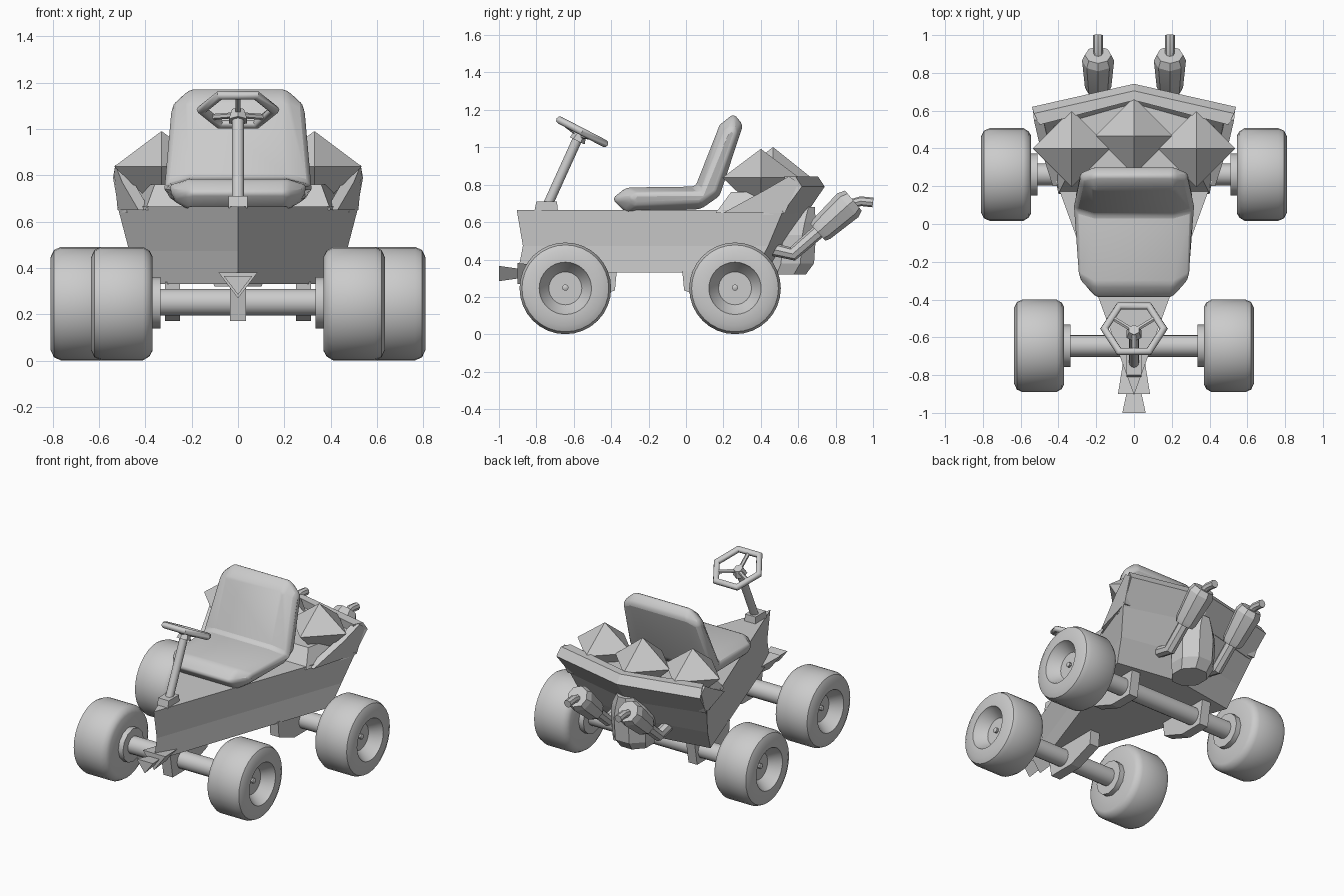
import bpy, bmesh
from math import sin, cos, pi, radians
from mathutils import Vector

if "Cube" in bpy.data.objects:
    bpy.data.objects.remove(bpy.data.objects["Cube"])


def loft(name, rings, smooth=None, bevel=0, closed=False):
    """Skin a list of equal-length rings; caps the ends unless closed."""
    bm = bmesh.new()
    vs = [[bm.verts.new(p) for p in r] for r in rings]
    n = len(rings[0])
    pairs = list(zip(vs, vs[1:])) + ([(vs[-1], vs[0])] if closed else [])
    for a, b in pairs:
        for i in range(n):
            j = (i + 1) % n
            bm.faces.new((a[i], a[j], b[j], b[i]))
    if not closed:
        bm.faces.new(vs[0])
        bm.faces.new(vs[-1])
    bmesh.ops.recalc_face_normals(bm, faces=bm.faces)
    me = bpy.data.meshes.new(name)
    bm.to_mesh(me)
    bm.free()
    ob = bpy.data.objects.new(name, me)
    bpy.context.collection.objects.link(ob)
    if bevel:
        m = ob.modifiers.new("bevel", 'BEVEL')
        m.width, m.segments, m.limit_method = bevel, 2, 'ANGLE'
    if smooth:
        bpy.ops.object.select_all(action='DESELECT')
        ob.select_set(True)
        bpy.context.view_layer.objects.active = ob
        bpy.ops.object.shade_smooth_by_angle(angle=radians(smooth))
    return ob


def tube(name, pts, radii, n=12, smooth=40):
    """Round sections along a path of points."""
    P = [Vector(p) for p in pts]
    rings = []
    for i, p in enumerate(P):
        d = P[min(i + 1, len(P) - 1)] - P[max(i - 1, 0)]
        q = d.to_track_quat('Z', 'X')
        rings.append([p + q @ Vector((radii[i] * cos(2 * pi * k / n),
                                      radii[i] * sin(2 * pi * k / n), 0)) for k in range(n)])
    return loft(name, rings, smooth)


def turned(name, profile, s, y, z, n=32, smooth=35):
    """Turn (x, radius) pairs around the x direction, on side s."""
    return loft(name, [[(s * x, y + r * cos(2 * pi * k / n), z + r * sin(2 * pi * k / n))
                        for k in range(n)] for x, r in profile], smooth)


def slab(name, x0, x1, yz):
    """Extrude a side profile across x."""
    return loft(name, [[(x, y, z) for y, z in yz] for x in (x0, x1)])


# Wheels, hubs and axles
for end, y, x0 in (("front", -0.645, 0.37), ("rear", 0.262, 0.545)):
    for side, s in (("left", -1), ("right", 1)):
        tyre = [(0, .10), (0, .205), (.012, .228), (.04, .245), (.22, .245), (.25, .232),
                (.265, .20), (.265, .14), (.245, .13), (.19, .088), (.19, .02)]
        turned(f"{end}_{side}_wheel", [(x0 + a, r) for a, r in tyre], s, y, .246)
        turned(f"{end}_{side}_wheel_bolt", [(x0 + .18, .017), (x0 + .205, .017), (x0 + .21, .008)],
               s, y, .25, 10)
        turned(f"{end}_{side}_hub", [(x0 - .035, .112), (x0 + .01, .112)], s, y, .25, 12)
    turned(f"{end}_axle", [(-x0 + .01, .058), (x0 - .01, .058)], 1, y, .252, 16)

# Axle brackets
slab("front_bracket", -.035, .035, [(-.78, .34), (-.75, .17), (-.56, .17), (-.38, .235), (-.37, .34)])
for s in (-1, 1):
    slab("rear_bracket", s * .25, s * .315,
         [(-.02, .34), (-.01, .235), (.16, .17), (.33, .17), (.36, .34)])


# Wedge body, pinched along the middle of its sides
def plan(z, front, xs, ys, yc):
    return [(0, front, z), (xs, ys, z), (0, yc, z), (-xs, ys, z)]


loft("body", [plan(.33, -.90, .44, .365, .435), plan(.473, -.872, .47, .44, .53),
              plan(.665, -.905, .52, .52, .655)])


# Rear wall with a folded lip
def wall(z, xs, ys, yc, t_side, t_mid, xi):
    return [(-xs, ys, z), (0, yc, z), (xs, ys, z),
            (xi, ys - t_side, z), (0, yc - t_mid, z), (-xi, ys - t_side, z)]


loft("rear_wall", [wall(.64, .513, .51, .64, .10, .10, .48), wall(.79, .54, .62, .742, .09, .08, .50),
                   wall(.845, .53, .585, .705, .06, .05, .50)])

# Side cheeks and the cargo bed under the crystals
for s in (-1, 1):
    loft("side_cheek", [[(s * (x + dx), y, z) for x, y, z in
                         ((.43, .20, .65), (.52, .53, .65), (.535, .60, .81), (.53, .55, .845),
                          (.50, .42, .77))] for dx in (-.05, 0)])
loft("cargo_bed", [[(-a, .16, .65), (a, .16, .65), (b, .50, .65), (0, .6, .65), (-b, .50, .65)]
                   for a, b in ((.40, .47),)] +
     [[(-.36, .24, .76), (.36, .24, .76), (.42, .52, .76), (0, .64, .76), (-.42, .52, .76)]])

# Crystals
for x, y, top in ((0, .465, 1.0), (-.33, .40, .99), (.33, .40, .99)):
    loft("crystal", [[(x + r * cos(k * pi / 2), y + r * sin(k * pi / 2), z) for k in range(4)]
                     for r, z in ((.06, .70), (.205, .838), (.002, top))])

# Seat: L profile with drawn-in sides
core = [(-.395, .725), (-.32, .785), (.05, .79), (.18, 1.12), (.255, 1.18),
        (.305, 1.12), (.18, .74), (.08, .67), (-.32, .65)]
edge = [(.28, -.30, .72), (.30, -.27, .755), (.315, .08, .76), (.285, .21, 1.08), (.285, .245, 1.11),
        (.285, .275, 1.08), (.315, .16, .76), (.30, .08, .70), (.28, -.27, .69)]
loft("seat", [[(-x, y, z) for x, y, z in edge], [(-.21, y, z) for y, z in core],
              [(.21, y, z) for y, z in core], edge], smooth=50, bevel=.02)

# Steering column and base
slab("steering_base", -.04, .04, [(-.81, .66), (-.80, .71), (-.69, .71), (-.685, .66)])
tube("steering_column", [(0, -.745, .68), (0, -.575, 1.055)], [.026, .026])
tube("steering_hub", [(0, -.582, 1.035), (0, -.56, 1.08)], [.045, .03], 6, 20)

# Hexagonal steering wheel, tilted back
C, tilt = Vector((0, -.555, 1.083)), radians(-27.4)
N = Vector((0, -sin(tilt), cos(tilt)))


def rim(a, r):
    return Vector((r * cos(a), r * sin(a) * cos(tilt), r * sin(a) * sin(tilt)))


loft("steering_wheel", [[C + rim(k * pi / 3, .157 + .022 * cos(t * pi / 4)) + N * .02 * sin(t * pi / 4)
                         for t in range(8)] for k in range(6)], smooth=50, closed=True)
for a in (30, 150, 270):
    tube("steering_spoke", [C - N * .025, C + rim(radians(a), .135)], [.013, .013], 6)

# Three-sided nose spike
for y0, w0, y1, w1 in ((-1.0, .062, -.88, .036), (-.90, .085, -.62, .04)):
    loft("nose_spike", [[(-w, y, .325 + .66 * w), (w, y, .325 + .66 * w), (0, y, .325 - .66 * w)]
                        for y, w in ((y0, w0), (y1, w1))])

# Engine pot on the back
loft("engine", [[(rx * cos((k + .5) * pi / 4), y + ry * sin((k + .5) * pi / 4), z) for k in range(8)]
                for z, y, rx, ry in ((.32, .53, .11, .12), (.38, .56, .135, .135), (.53, .57, .14, .135),
                                     (.60, .595, .12, .105), (.68, .63, .07, .065))])

# Twin exhausts
for s in (-1, 1):
    x = s * .19
    tube("exhaust_pipe", [(x, .44, .46), (x, .57, .43), (x, .72, .56)], [.036, .038, .038], 8)
    tube("exhaust_pot", [(x, .705, .545), (x, .725, .563), (x, .865, .69), (x, .895, .715)],
         [.06, .07, .085, .07], 8, 20)
    tube("exhaust_tip", [(x, .87, .695), (x, .935, .712), (x, 1.0, .705)], [.024, .026, .026], 8)
